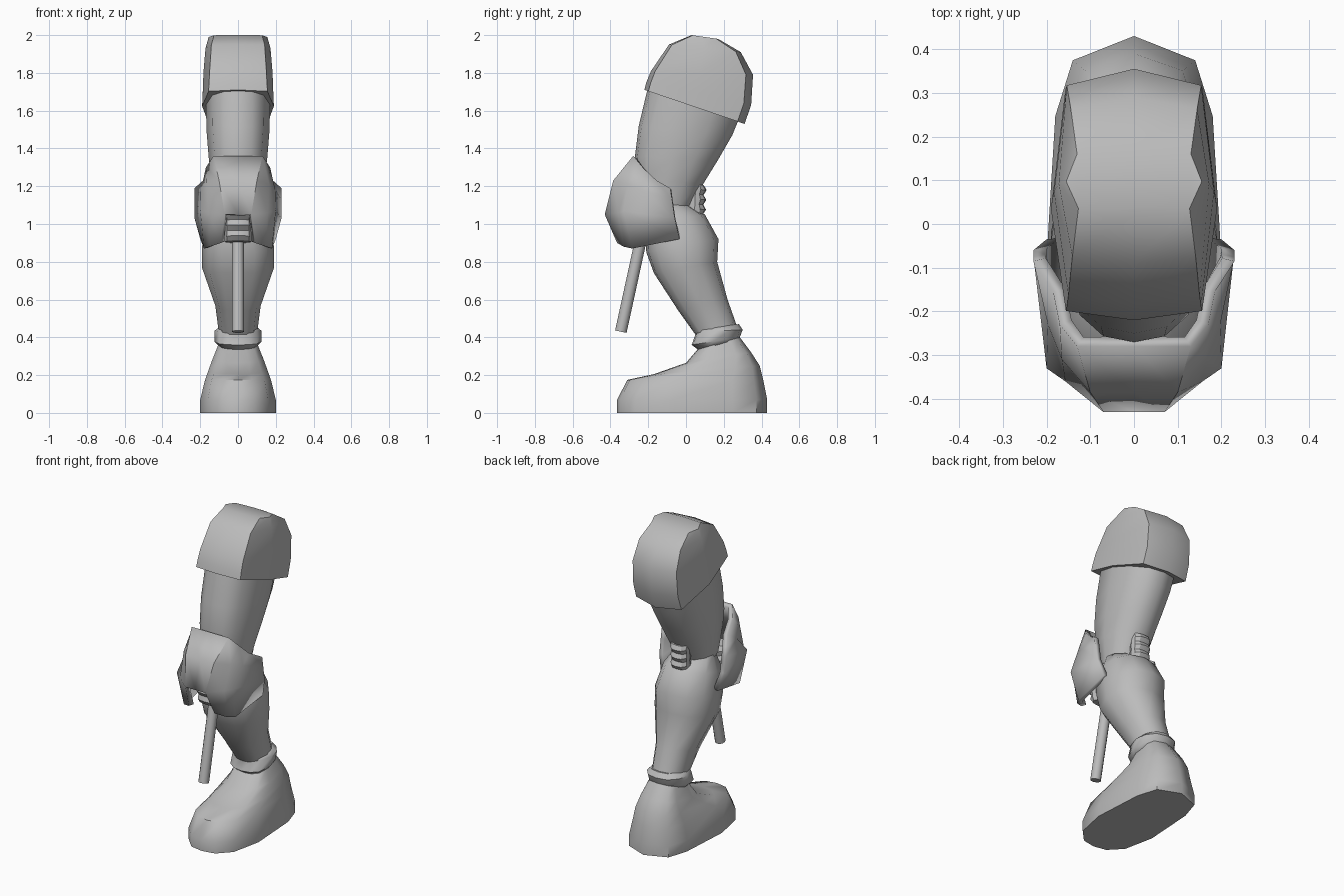
import bpy, bmesh, math
from mathutils import Vector

cube = bpy.data.objects.get("Cube")
if cube:
    bpy.data.objects.remove(cube, do_unlink=True)

grey = bpy.data.materials.new("plain_grey")
grey.use_nodes = True
colour = (0.5, 0.5, 0.5, 1)
grey.diffuse_color = colour
grey.node_tree.nodes["Principled BSDF"].inputs["Base Color"].default_value = colour

# Half sections: (share of half width, share of the way from front to back)
BOXY = [(0, 0), (.82, .04), (1, .48), (.84, .93), (0, 1)]
LIMB = [(0, 0), (.45, .03), (.8, .14), (1, .45), (.9, .72), (.55, .94), (0, 1)]
SHOE = [(0, 0), (.42, .02), (.8, .12), (1, .36), (.9, .77), (.7, .93), (0, 1)]


def finish(name, bm, angle):
    bmesh.ops.recalc_face_normals(bm, faces=bm.faces)
    mesh = bpy.data.meshes.new(name)
    bm.to_mesh(mesh)
    bm.free()
    mesh.materials.append(grey)
    obj = bpy.data.objects.new(name, mesh)
    bpy.context.collection.objects.link(obj)
    bpy.ops.object.select_all(action='DESELECT')
    bpy.context.view_layer.objects.active = obj
    obj.select_set(True)
    bpy.ops.object.shade_smooth_by_angle(angle=math.radians(angle))
    return obj


def loft(name, section, rings, angle=50):
    """Skin rings given as front y, front z, back y, back z, half width."""
    bm = bmesh.new()
    outline = section + [(-x, t) for x, t in section[-2:0:-1]]
    loops = []
    for fy, fz, by, bz, w in rings:
        loops.append([bm.verts.new((x * w, fy + (by - fy) * t, fz + (bz - fz) * t))
                      for x, t in outline])
    n = len(outline)
    for low, high in zip(loops, loops[1:]):
        for i in range(n):
            j = (i + 1) % n
            bm.faces.new((low[i], low[j], high[j], high[i]))
    bm.faces.new(loops[0])
    bm.faces.new(loops[-1])
    return finish(name, bm, angle)


# Boot, ankle cuff, shin and thigh
loft("boot", SHOE, [
    (-.365, 0, .43, 0, .2), (-.365, .07, .43, .07, .2),
    (-.31, .175, .41, .17, .175), (-.17, .205, .39, .25, .158),
    (0, .265, .345, .32, .135), (.06, .335, .285, .4, .105)])
loft("ankle_cuff", LIMB, [
    (.07, .33, .275, .38, .1), (.03, .36, .285, .4, .125),
    (.055, .43, .3, .44, .125), (.05, .44, .28, .47, .1)])
loft("shin", LIMB, [
    (.06, .4, .28, .43, .1), (-.04, .54, .22, .6, .12),
    (-.17, .74, .165, .8, .19), (-.21, .85, .172, .92, .19),
    (-.22, .99, .1, 1.05, .165), (-.18, 1.1, 0, 1.11, .12)])
loft("thigh", LIMB, [
    (-.22, 1.08, .02, 1.09, .12), (-.26, 1.25, .09, 1.21, .14),
    (-.27, 1.36, .17, 1.34, .155), (-.25, 1.52, .245, 1.47, .167),
    (-.2, 1.73, .29, 1.58, .17)])

# Rounded armour over the top of the thigh
loft("thigh_guard", BOXY, [
    (-.22, 1.71, .31, 1.53, .19), (-.21, 1.75, .345, 1.63, .187),
    (-.185, 1.81, .355, 1.79, .183), (-.09, 1.95, .29, 1.91, .172),
    (.03, 2, .17, 1.98, .155)])

# Knee guard: columns from the middle outward, top to bottom
columns = [
    [(0, -.28, 1.36), (0, -.385, 1.23), (0, -.43, 1.05)],
    [(.13, -.28, 1.36), (.1, -.385, 1.23), (.07, -.43, 1.05), (.09, -.365, .9)],
    [(.17, -.23, 1.3), (.165, -.31, 1.21), (.157, -.36, 1.06), (.15, -.33, .88)],
    [(.185, -.155, 1.23), (.197, -.23, 1.18), (.2, -.33, 1.07), (.18, -.285, .87)],
    [(.23, -.085, 1.19), (.23, -.075, 1.13), (.23, -.06, 1.03), (.2, -.035, .92)]]
bm = bmesh.new()
for side in (1, -1):
    grid = [[bm.verts.new((x * side, y, z)) for x, y, z in col] for col in columns]
    for a, b in zip(grid, grid[1:]):
        for k in range(min(len(a), len(b)) - 1):
            bm.faces.new((a[k], b[k], b[k + 1], a[k + 1])[::side])
bmesh.ops.remove_doubles(bm, verts=bm.verts, dist=.001)
guard = finish("knee_guard", bm, 32)
shell = guard.modifiers.new("thickness", 'SOLIDIFY')
shell.thickness = .03
shell.offset = -1


# Ribbed joints in the front notch and behind the knee
def bellows(name, y, z, lean, depth, width, height, ribs):
    rings = []
    for i in range(ribs * 2 + 1):
        f = i / (ribs * 2)
        s = 1 if i % 2 else .72
        cy, cz = y + lean * f, z + height * f
        rings.append((cy - depth * s, cz, cy + depth * s, cz - .01, width * (.85 + .15 * s)))
    loft(name, LIMB, rings, 30)


bellows("front_bellows", -.27, .91, -.04, .06, .075, .17, 3)
bellows("back_bellows", .05, 1.06, .005, .055, .062, .155, 3)

# Thin rod hanging from the knee
start, end = Vector((0, -.225, .98)), Vector((0, -.345, .43))
axis = end - start
bm = bmesh.new()
bmesh.ops.create_cone(bm, cap_ends=True, segments=12, radius1=.031, radius2=.031,
                      depth=axis.length)
rod = finish("knee_rod", bm, 40)
rod.location = (start + end) / 2
rod.rotation_euler = axis.to_track_quat('Z', 'Y').to_euler()
